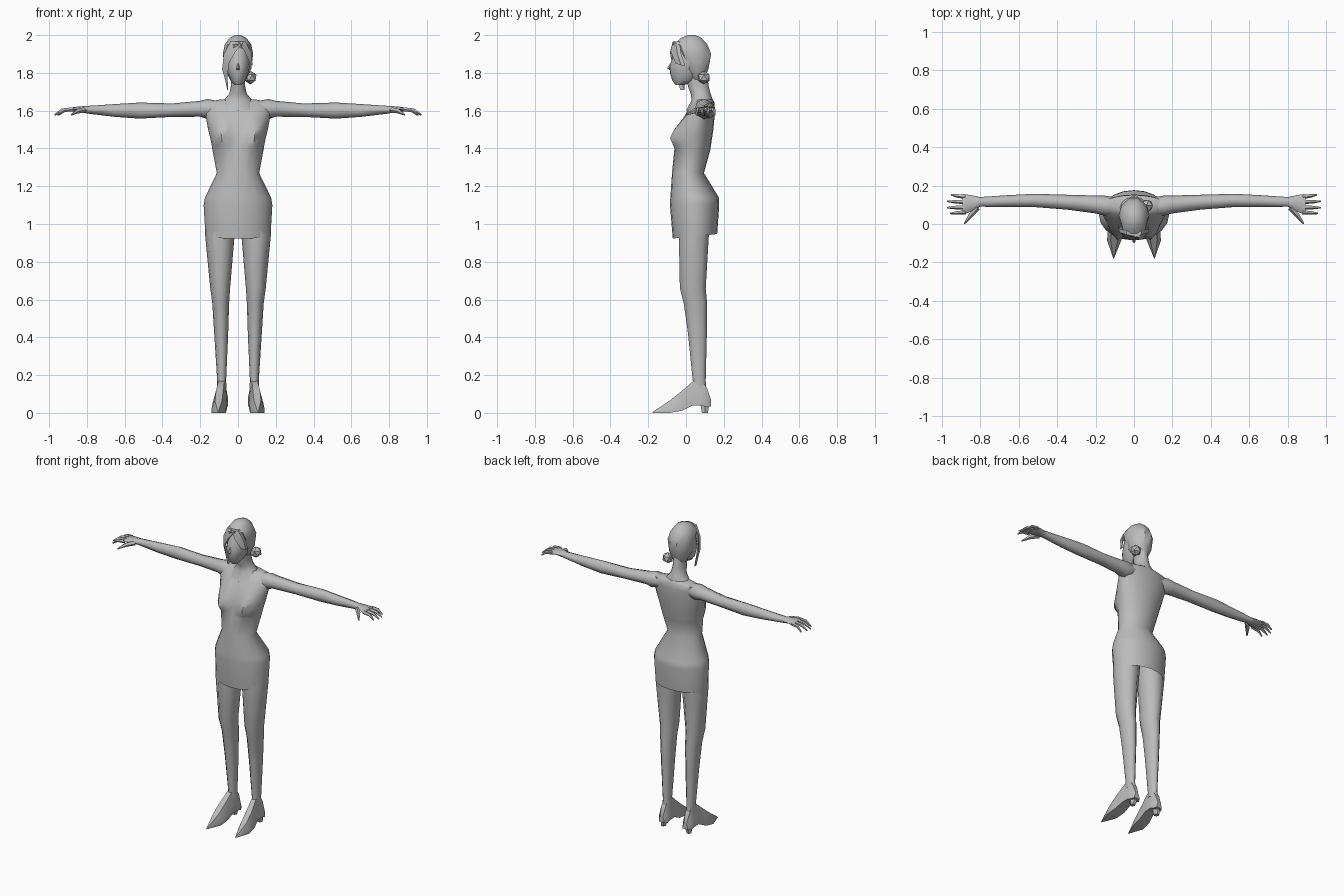
import bpy, bmesh, math
from mathutils import Vector

grey = bpy.data.materials.new("plain grey")
grey.diffuse_color = (0.5, 0.5, 0.5, 1)


def finish(name, bm, mirror=False, angle=50):
    bmesh.ops.recalc_face_normals(bm, faces=bm.faces)
    me = bpy.data.meshes.new(name)
    bm.to_mesh(me)
    bm.free()
    me.materials.append(grey)
    ob = bpy.data.objects.new(name, me)
    bpy.context.collection.objects.link(ob)
    bpy.ops.object.select_all(action='DESELECT')
    ob.select_set(True)
    bpy.context.view_layer.objects.active = ob
    bpy.ops.object.shade_smooth_by_angle(angle=math.radians(angle))
    if mirror:
        ob.modifiers.new("mirror", 'MIRROR').use_mirror_merge = False
    return ob


def loft(name, rings, mirror=False, caps=(True, True), angle=50):
    """Skin a list of equal-sized point rings."""
    bm = bmesh.new()
    rows = [[bm.verts.new(p) for p in r] for r in rings]
    n = len(rows[0])
    for a, b in zip(rows, rows[1:]):
        for i in range(n):
            j = (i + 1) % n
            bm.faces.new((a[i], a[j], b[j], b[i]))
    for row, cap in ((rows[0], caps[0]), (rows[-1], caps[1])):
        if cap:
            bm.faces.new(row)
    return finish(name, bm, mirror, angle)


def circle(n):
    return [(math.cos(math.tau * i / n), math.sin(math.tau * i / n)) for i in range(n)]


def flat_ring(z, x0, x1, y0, y1, n=10):
    """Horizontal oval inside the given x and y limits."""
    return [Vector(((x0 + x1) / 2 + c * (x1 - x0) / 2,
                    (y0 + y1) / 2 + s * (y1 - y0) / 2, z)) for c, s in circle(n)]


def x_ring(x, y0, y1, z0, z1, n=8):
    """Oval across the x axis."""
    return [Vector((x, (y0 + y1) / 2 + c * (y1 - y0) / 2,
                    (z0 + z1) / 2 + s * (z1 - z0) / 2)) for c, s in circle(n)]


def tube(name, path, n=5, mirror=False, flat=1.0):
    """Tapered tube through (x, y, z, radius) points."""
    pts = [Vector(p[:3]) for p in path]
    axis = (pts[-1] - pts[0]).normalized()
    side = axis.cross(Vector((0, 0, 1))).normalized()
    up = side.cross(axis)
    return loft(name, [[p + side * c * q[3] + up * s * q[3] * flat for c, s in circle(n)]
                       for p, q in zip(pts, path)], mirror)


# Dress and torso: z, half width, front y, back y, bust depth
torso = [(0.935, .172, -.07, .165, 0), (1.10, .182, -.085, .176, 0),
         (1.14, .175, -.083, .174, 0), (1.27, .112, -.074, .095, 0),
         (1.39, .135, -.062, .128, 0), (1.415, .139, -.05, .132, .035),
         (1.455, .147, -.04, .138, .062), (1.50, .158, -.03, .145, .05),
         (1.555, .168, -.012, .15, .02), (1.61, .178, .015, .153, 0),
         (1.645, .165, .045, .15, 0), (1.658, .10, .055, .142, 0)]
rings = []
for z, w, f, b, bust in torso:
    ring = flat_ring(z, -w, w, f, b, 20)
    for p in ring:
        if p.y < (f + b) / 2:
            p.y -= bust * math.exp(-((abs(p.x) - .088) / .045) ** 2)
        if z < 1:                       # hem dips at the front
            p.z += .012 * (p.y - .05) / .12
    rings.append(ring)
loft("dress_body", rings, caps=(False, True))

# Neck flaring into the shoulders
loft("neck", [flat_ring(*r, 12) for r in (
    (1.60, -.12, .12, .0, .15), (1.655, -.075, .075, .03, .142),
    (1.69, -.046, .046, .025, .13), (1.73, -.038, .038, .01, .12),
    (1.80, -.038, .038, .0, .11))])

# Face
loft("head", [flat_ring(z, -w, w, f, b, 12) for z, w, f, b in (
    (1.735, .017, -.055, -.01), (1.76, .040, -.073, .05), (1.80, .054, -.085, .09),
    (1.835, .062, -.088, .10), (1.87, .065, -.075, .11), (1.93, .062, -.066, .11),
    (1.97, .045, -.04, .09))])
tube("nose", [(0, -.068, 1.865, .005), (0, -.092, 1.822, .009), (0, -.08, 1.812, .005)], 4)

# Hair cap, fringe locks and side bun
loft("hair_cap", [flat_ring(z, -w, w, f, b, 10) for z, w, f, b in (
    (1.765, .042, .03, .10), (1.82, .070, -.012, .122), (1.90, .080, -.05, .138),
    (1.95, .070, -.070, .118), (1.985, .045, -.03, .085), (2.0, .015, .01, .05))], angle=35)


def lock(name, rows):
    """Flat hair strip: inner and outer edge points, given a small thickness."""
    loft(name, [[Vector(a), Vector(b), Vector(b) + Vector((0, .02, 0)),
                 Vector(a) + Vector((0, .02, 0))] for a, b in rows], angle=35)


lock("left_fringe", [((.03, -.070, 1.965), (-.04, -.055, 1.965)),
                     ((-.015, -.085, 1.91), (-.075, -.045, 1.90)),
                     ((-.048, -.075, 1.85), (-.084, -.03, 1.82)),
                     ((-.055, -.05, 1.78), (-.070, -.03, 1.77)),
                     ((-.053, -.03, 1.71), (-.057, -.028, 1.71))])
lock("right_fringe", [((.0, -.070, 1.965), (.04, -.055, 1.965)),
                      ((.035, -.082, 1.915), (.074, -.045, 1.90)),
                      ((.062, -.055, 1.85), (.076, -.025, 1.84))])
bm = bmesh.new()
bmesh.ops.create_icosphere(bm, subdivisions=1, radius=.036)
for v in bm.verts:
    v.co += Vector((.066, .095, 1.775))
finish("hair_bun", bm, angle=20)

# Arms with palms: x, y limits, z limits
loft("arm", [x_ring(*r) for r in (
    (.10, .04, .14, 1.57, 1.65), (.16, .045, .148, 1.555, 1.662),
    (.20, .055, .148, 1.568, 1.652), (.35, .075, .152, 1.567, 1.638),
    (.52, .088, .157, 1.558, 1.643), (.65, .088, .15, 1.567, 1.635),
    (.80, .09, .14, 1.585, 1.625), (.845, .065, .15, 1.595, 1.622),
    (.89, .048, .156, 1.598, 1.616))], mirror=True)

# Fingers: root y, tip x, tip y
for i, (ry, tx, ty) in enumerate(((.062, .955, .055), (.088, .972, .085),
                                  (.115, .97, .118), (.142, .95, .152))):
    tube("finger_%d" % (i + 1), [(.875, ry, 1.607, .012),
         ((.89 + tx) / 2, (ry + ty) / 2, 1.602, .010), (tx, ty, 1.577, .004)], mirror=True)
tube("thumb", [(.815, .085, 1.603, .016), (.85, .045, 1.598, .013),
               (.882, .002, 1.578, .004)], mirror=True)

# Legs: z, x limits, y limits
loft("leg", [flat_ring(*r) for r in (
    (1.05, .012, .172, -.045, .13), (.94, .018, .174, -.042, .125),
    (.66, .042, .147, -.036, .108), (.58, .047, .136, -.015, .115),
    (.42, .052, .126, .008, .113), (.17, .063, .110, .034, .106),
    (.13, .060, .112, .035, .108))], mirror=True)

# Pointed shoes: sections along y with x limits and z limits
shoe = []
for y, x0, x1, z0, z1 in ((.132, .068, .105, .035, .07), (.112, .056, .118, .03, .13),
                          (.085, .054, .120, .04, .17), (.037, .058, .120, .04, .168),
                          (-.02, .060, .135, .012, .118), (-.085, .066, .140, 0, .066),
                          (-.178, .104, .108, 0, .004)):
    xm, t = (x0 + x1) / 2, (x1 - x0) * .25
    shoe.append([Vector(p) for p in ((x0, y, z0), (x1, y, z0), (x1, y, z0 + (z1 - z0) * .35),
                                     (xm + t, y, z1), (xm - t, y, z1),
                                     (x0, y, z0 + (z1 - z0) * .35))])
loft("shoe", shoe, mirror=True, angle=40)
loft("shoe_heel", [flat_ring(*r, 6) for r in (
    (0, .078, .108, .082, .118), (.06, .062, .112, .07, .13))], mirror=True)
